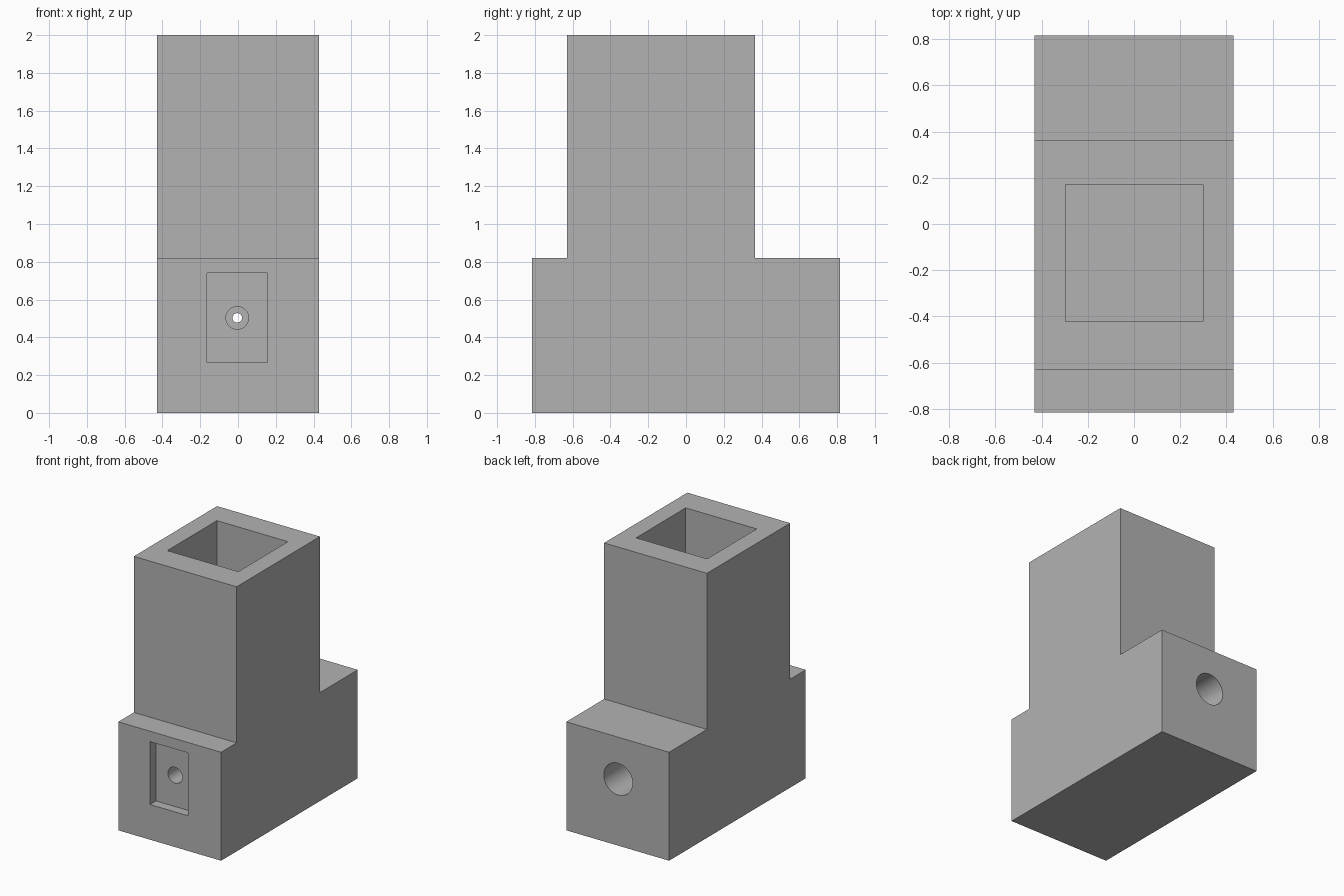
import bpy
import bmesh
import math
from mathutils import Vector

default = bpy.data.objects.get("Cube")
if default:
    bpy.data.objects.remove(default, do_unlink=True)

# Single plain grey
grey = bpy.data.materials.new("plain_grey")
grey.use_nodes = True
colour = (0.45, 0.45, 0.45, 1)
grey.diffuse_color = colour
grey.node_tree.nodes["Principled BSDF"].inputs["Base Color"].default_value = colour


def add_prism(name, outline, axis, start, end):
    """Extrude an outline along the x or y axis; outline holds (y, z) or (x, z)."""
    bm = bmesh.new()
    if axis == "x":
        points = [Vector((start, a, b)) for a, b in outline]
        step = Vector((end - start, 0, 0))
    else:
        points = [Vector((a, start, b)) for a, b in outline]
        step = Vector((0, end - start, 0))
    face = bm.faces.new([bm.verts.new(p) for p in points])
    result = bmesh.ops.extrude_face_region(bm, geom=[face])
    moved = [g for g in result["geom"] if isinstance(g, bmesh.types.BMVert)]
    bmesh.ops.translate(bm, verts=moved, vec=step)
    bmesh.ops.recalc_face_normals(bm, faces=bm.faces)
    mesh = bpy.data.meshes.new(name)
    bm.to_mesh(mesh)
    bm.free()
    mesh.materials.append(grey)
    obj = bpy.data.objects.new(name, mesh)
    bpy.context.collection.objects.link(obj)
    return obj


def rectangle(x0, x1, z0, z1):
    return [(x0, z0), (x1, z0), (x1, z1), (x0, z1)]


def circle(radius, sides=64):
    turns = [2 * math.pi * i / sides for i in range(sides)]
    return [(bore_x + radius * math.cos(t), bore_z + radius * math.sin(t)) for t in turns]


bore_x, bore_z = -0.004, 0.503
half_width, half_length = 0.43, 0.816
shoulder, top = 0.82, 2.0
tower_front, tower_back = -0.63, 0.364

# Stepped block: long base with the tower rising from it
side_profile = [
    (-half_length, 0), (half_length, 0), (half_length, shoulder),
    (tower_back, shoulder), (tower_back, top),
    (tower_front, top), (tower_front, shoulder), (-half_length, shoulder),
]
holder = add_prism("holder_body", side_profile, "x", -half_width, half_width)

# Square well, front pocket and the stepped bore that crosses the well
cutters = [
    add_prism("well_cutter", rectangle(-0.296, 0.298, 0.1, 2.2), "y", -0.422, 0.171),
    add_prism("pocket_cutter", rectangle(-0.164, 0.155, 0.266, 0.741), "y", -1, -0.745),
    add_prism("front_bore_cutter", circle(0.06), "y", -0.8, -0.3),
    add_prism("pinhole_cutter", circle(0.025), "y", 0, 0.6),
    add_prism("back_bore_cutter", circle(0.12), "y", 0.36, 1),
]

bpy.ops.object.select_all(action="DESELECT")
bpy.context.view_layer.objects.active = holder
holder.select_set(True)
for cutter in cutters:
    cutter.hide_render = True
    cut = holder.modifiers.new(cutter.name, "BOOLEAN")
    cut.operation = "DIFFERENCE"
    cut.solver = "EXACT"
    cut.object = cutter
    bpy.ops.object.modifier_apply(modifier=cut.name)
    bpy.data.objects.remove(cutter, do_unlink=True)

# Smooth bores with crisp block edges
bpy.ops.object.shade_smooth_by_angle(angle=math.radians(30))
